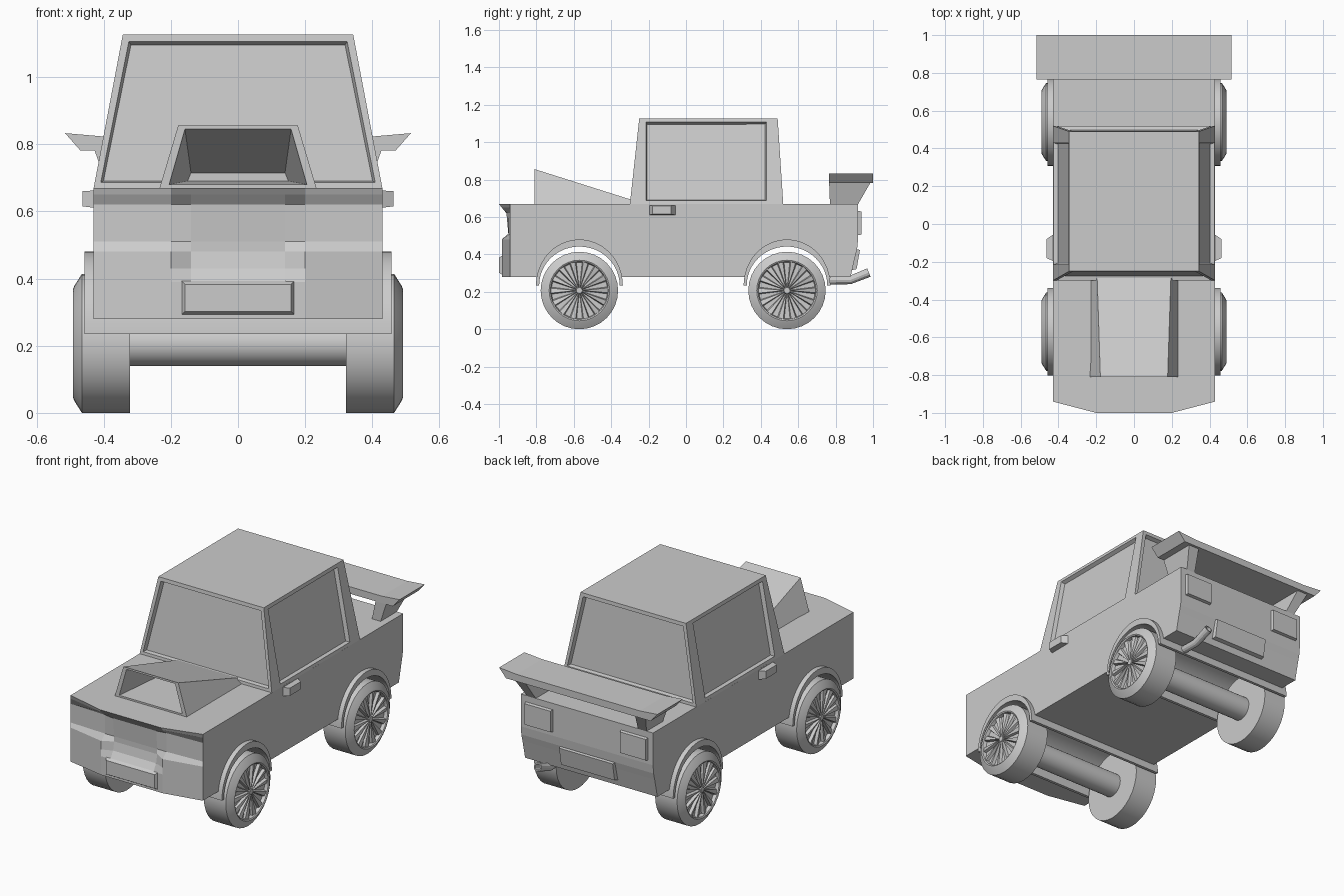
import bpy, bmesh
from math import sin, cos, pi

if "Cube" in bpy.data.objects:
    bpy.data.objects.remove(bpy.data.objects["Cube"])


def finish(name, bm, smooth=False):
    bmesh.ops.recalc_face_normals(bm, faces=bm.faces[:])
    me = bpy.data.meshes.new(name)
    bm.to_mesh(me)
    bm.free()
    ob = bpy.data.objects.new(name, me)
    bpy.context.collection.objects.link(ob)
    if smooth:
        bpy.context.view_layer.objects.active = ob
        bpy.ops.object.select_all(action='DESELECT')
        ob.select_set(True)
        bpy.ops.object.shade_smooth_by_angle(angle=0.5)
    return ob


def loft_bm(loops, caps=True, closed=False):
    """Skin a list of equal-length point loops."""
    bm = bmesh.new()
    rings = [[bm.verts.new(p) for p in l] for l in loops]
    n = len(rings[0])
    pairs = list(zip(rings, rings[1:])) + ([(rings[-1], rings[0])] if closed else [])
    for a, b in pairs:
        for i in range(n):
            j = (i + 1) % n
            bm.faces.new((a[i], a[j], b[j], b[i]))
    if caps:
        bm.faces.new(rings[0][::-1])
        bm.faces.new(rings[-1])
    return bm


def rect(x0, x1, y0, y1, z):
    return [(x0, y0, z), (x1, y0, z), (x1, y1, z), (x0, y1, z)]


def panel(name, x, z0, z1, y0, y1, ins=0.01, shift=0.0):
    """Bevelled plate between depths y0 (base) and y1 (face); shift leans the base at the bottom."""
    def loop(y, s):
        return [(x[0] + s, y + shift, z0 + s), (x[1] - s, y + shift, z0 + s),
                (x[1] - s, y, z1 - s), (x[0] + s, y, z1 - s)]
    return finish(name, loft_bm([loop(y0, 0), loop(y1, ins)]))


AXLES = (-0.57, 0.54)

# Body: stacked plan outlines with a sculpted nose
rows = [(0.28, -0.985, -0.985, 0.88), (0.39, -0.985, -0.985, 0.905),
        (0.43, -0.985, -0.96, 0.915), (0.48, -0.985, -0.95, 0.92),
        (0.51, -0.95, -0.95, 0.92), (0.62, -0.95, -0.96, 0.92),
        (0.65, -0.985, -0.985, 0.92), (0.67, -1.0, -1.0, 0.92)]
loops = []
for z, ya, yb, yr in rows:
    half = [(0.14, yb), (0.20, ya), (0.43, -0.94), (0.43, yr)]
    loops.append([(x, y, z) for x, y in half] + [(-x, y, z) for x, y in half[::-1]])
body = finish("body", loft_bm(loops))


# Wheel arches: cut through the body, then lined by full-width fenders
def arc(x, yc, ry, rz, n=24):
    return [(x, yc + ry * cos(pi * i / n), 0.235 + rz * sin(pi * i / n)) for i in range(n + 1)]


for label, yc in zip(("front", "rear"), AXLES):
    sides = [arc(x, yc, 0.223, 0.225) + [(x, yc - 0.223, 0.1), (x, yc + 0.223, 0.1)] for x in (-0.6, 0.6)]
    cutter = finish(label + "_arch_cutter", loft_bm(sides))
    mod = body.modifiers.new("arch", 'BOOLEAN')
    mod.operation = 'DIFFERENCE'
    mod.object = cutter
    mod.solver = 'EXACT'
    bpy.context.view_layer.objects.active = body
    bpy.ops.object.modifier_apply(modifier=mod.name)
    bpy.data.objects.remove(cutter)
    sides = [arc(x, yc, 0.232, 0.245) + arc(x, yc, 0.215, 0.207)[::-1] for x in (-0.457, 0.457)]
    finish(label + "_fender", loft_bm(sides), True)

# Cabin with recessed windows on four sides
bm = loft_bm([rect(-0.43, 0.43, -0.30, 0.52, 0.669), rect(-0.343, 0.343, -0.25, 0.49, 1.127)])
bmesh.ops.recalc_face_normals(bm, faces=bm.faces[:])
walls = [f for f in bm.faces if abs(f.normal.z) < 0.7]
bmesh.ops.inset_individual(bm, faces=walls, thickness=0.028)
for f in walls:
    if abs(f.normal.x) > 0.7:
        for v in f.verts:
            v.co.y = -0.215 if v.co.y < 0.1 else 0.43
bmesh.ops.inset_individual(bm, faces=walls, thickness=0.01, depth=-0.022)
finish("cabin", bm)

# Hood scoop: outer wedge with a tapering mouth


def trap(y, xb, xt, zb, zt):
    return [(-xb, y, zb), (xb, y, zb), (xt, y, zt), (-xt, y, zt)]


finish("hood_scoop", loft_bm([trap(-0.285, 0.235, 0.195, 0.665, 0.69), trap(-0.81, 0.235, 0.178, 0.665, 0.856),
                              trap(-0.81, 0.205, 0.158, 0.68, 0.845), trap(-0.42, 0.15, 0.14, 0.69, 0.715)]))

# Plates and tail lights
panel("front_plate", (-0.17, 0.17), 0.29, 0.395, -0.98, -1.0, 0.012)
panel("rear_plate", (-0.18, 0.18), 0.315, 0.43, 0.90, 0.93, 0.006, -0.018)
for s, side in ((1, "right"), (-1, "left")):
    xs = sorted((s * 0.22, s * 0.40))
    panel(side + "_tail_light", xs, 0.50, 0.635, 0.91, 0.937, 0.006)
    # Door handle
    def grip(x, y0, y1, z0, z1):
        return [(s * x, y0, z0), (s * x, y1, z0), (s * x, y1, z1), (s * x, y0, z1)]
    finish(side + "_door_handle", loft_bm([grip(0.42, -0.20, -0.05, 0.61, 0.663),
                                           grip(0.463, -0.18, -0.08, 0.615, 0.66)]))
    # Spoiler support
    foot = rect(s * 0.33, s * 0.385, 0.77, 0.915, 0.66)
    top = rect(s * 0.36, s * 0.43, 0.765, 0.99, 0.79)
    finish(side + "_spoiler_support", loft_bm([foot, top]))

# Spoiler wing with upturned tips
wing = [(0.40, 0.823), (0.515, 0.833), (0.47, 0.782), (0.40, 0.782)]
wing += [(-x, z) for x, z in wing[::-1]]
finish("spoiler_wing", loft_bm([[(x, y, z) for x, z in wing] for y in (0.765, 1.0)]))

# Wheels, spokes and axles
profile = [(0.322, 0.001), (0.322, 0.207), (0.465, 0.207), (0.487, 0.172), (0.491, 0.162),
           (0.487, 0.155), (0.468, 0.150), (0.465, 0.001)]
SEG = 32
for label, yc in zip(("front", "rear"), AXLES):
    def ring(x, r, n=SEG):
        return [(x, yc + r * cos(2 * pi * i / n), 0.207 + r * sin(2 * pi * i / n)) for i in range(n)]
    for s, side in ((1, "right"), (-1, "left")):
        name = f"{label}_{side}_"
        finish(name + "wheel", loft_bm([ring(s * x, r) for x, r in profile]), True)
        finish(name + "hub", loft_bm([ring(s * 0.46, 0.022, 12), ring(s * 0.486, 0.016, 12)]))
        bm = bmesh.new()
        for k in range(14):
            a = 2 * pi * k / 14

            def pt(x, r, w):
                return bm.verts.new((s * x, yc + r * cos(a) - w * sin(a), 0.207 + r * sin(a) + w * cos(a)))
            back = [pt(0.462, r, w) for r, w in ((0.01, -0.003), (0.153, -0.022), (0.153, 0.022), (0.01, 0.003))]
            ridge = [pt(0.484, 0.01, 0), pt(0.478, 0.153, -0.012), pt(0.484, 0.153, 0.014)]
            bm.faces.new(back)
            bm.faces.new((back[0], back[1], ridge[1], ridge[0]))
            bm.faces.new((ridge[0], ridge[1], ridge[2]))
            bm.faces.new((back[3], ridge[0], ridge[2], back[2]))
            bm.faces.new((back[1], back[2], ridge[2], ridge[1]))
            bm.faces.new((back[0], ridge[0], back[3]))
        finish(name + "spokes", bm)
    finish(label + "_axle", loft_bm([ring(-0.33, 0.068), ring(0.33, 0.068)]), True)

# Exhaust pipe: bent hollow tube
path = [(0.77, 0.262, 0), (0.875, 0.262, 0.2), (0.978, 0.303, 0.38)]


def tube(i, r):
    y, z, t = path[i]
    return [(0.28 + r * cos(2 * pi * k / 12), y - r * sin(2 * pi * k / 12) * sin(t),
             z + r * sin(2 * pi * k / 12) * cos(t)) for k in range(12)]


finish("exhaust_pipe", loft_bm([tube(0, 0.022), tube(1, 0.022), tube(2, 0.024), tube(2, 0.017), tube(1, 0.016)]), True)
